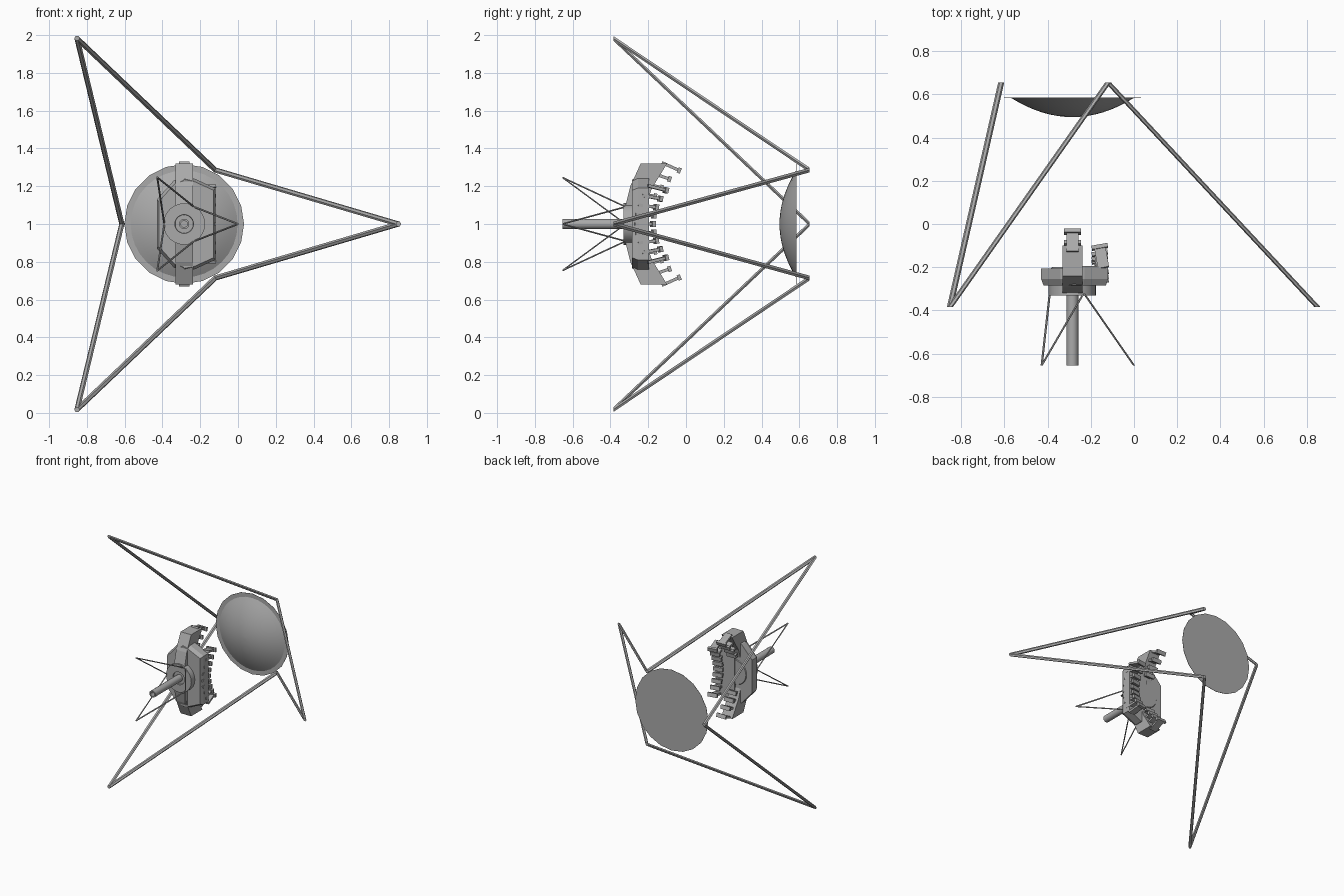
import bpy, bmesh, math
from mathutils import Vector

if "Cube" in bpy.data.objects:
    bpy.data.objects.remove(bpy.data.objects["Cube"])

AXIS = Vector((-0.285, 0, 1.0))   # the line along y that everything is centred on
grey = bpy.data.materials.new("satin grey")
grey.use_nodes = True
COLOUR = (0.4, 0.4, 0.4, 1)
grey.diffuse_color = COLOUR
grey.node_tree.nodes["Principled BSDF"].inputs["Base Color"].default_value = COLOUR


def finish(bm, name, smooth=False):
    bmesh.ops.recalc_face_normals(bm, faces=bm.faces)
    mesh = bpy.data.meshes.new(name)
    bm.to_mesh(mesh)
    bm.free()
    mesh.materials.append(grey)
    obj = bpy.data.objects.new(name, mesh)
    bpy.context.collection.objects.link(obj)
    if smooth:
        bpy.ops.object.select_all(action='DESELECT')
        obj.select_set(True)
        bpy.context.view_layer.objects.active = obj
        bpy.ops.object.shade_smooth_by_angle(angle=math.radians(35))
    return obj


def around(radius, degrees, y):
    a = math.radians(degrees)
    return AXIS + Vector((radius * math.cos(a), y, radius * math.sin(a)))


def loft(bm, loops):
    """Skin matching vertex loops and cap both ends."""
    rings = [[bm.verts.new(p) for p in loop] for loop in loops]
    n = len(rings[0])
    for a, b in zip(rings, rings[1:]):
        for i in range(n):
            bm.faces.new((a[i], a[(i + 1) % n], b[(i + 1) % n], b[i]))
    bm.faces.new(rings[0])
    bm.faces.new(rings[-1])


def lathe(name, profile, sides):
    """Turn (radius, y) points about the axis."""
    bm = bmesh.new()
    loft(bm, [[around(r, 360 * i / sides, y) for i in range(sides)] for r, y in profile])
    return finish(bm, name, smooth=True)


def strut(bm, a, b, radius):
    """Thin bar with its ends cut flat across the axis."""
    ring = [Vector((math.cos(t * math.pi / 3), 0, math.sin(t * math.pi / 3))) * radius
            for t in range(6)]
    loft(bm, [[p + r for r in ring] for p in (a, b)])


def tripod(name, tip_r, tip_y, foot_r, foot_y, radius):
    bm = bmesh.new()
    for angle in (0, 120, 240):
        for side in (-60, 60):
            strut(bm, around(tip_r, angle, tip_y), around(foot_r, angle + side, foot_y), radius)
    return finish(bm, name)


# Support frames
tripod("large_frame", 1.135, -0.385, 0.33, 0.655, 0.014)
tripod("small_frame", 0.285, -0.655, 0.105, -0.32, 0.005)

# Shallow dish with a thin wider backing plate
bowl = [(0.283 * t / 8, 0.495 + 0.088 * (t / 8) ** 2) for t in range(1, 9)]
lathe("dish", [(0.002, 0.495)] + bowl, 32)
lathe("dish_backing", [(0.317, 0.583), (0.317, 0.585)], 20)

# Hub with hollow feed tube
lathe("hub", [(0.095, -0.2), (0.11, -0.22), (0.11, -0.33), (0.05, -0.33), (0.045, -0.3)], 24)
lathe("feed_tube", [(0.027, -0.28), (0.027, -0.655), (0.017, -0.655), (0.017, -0.6)], 16)

# Curved vertical arm
half = [(-0.10, 0.32), (-0.24, 0.32), (-0.295, 0.2), (-0.32, 0.1)]
inner = [(-0.22, 0.08), (-0.18, 0.19)]
section = (half + [(y, -z) for y, z in reversed(half)]
           + [(y, -z) for y, z in reversed(inner)] + inner)
bm = bmesh.new()
loft(bm, [[AXIS + Vector((x, y, z)) for y, z in section] for x in (-0.046, 0.046)])
finish(bm, "curved_arm")


def lobe(name, outline, front, back, shrink):
    """Side body with a bevelled front."""
    pts = outline + [(x, -z) for x, z in reversed(outline)]
    bm = bmesh.new()
    loft(bm, [[AXIS + Vector((x * s, y, z * s)) for x, z in pts]
              for y, s in ((back, 1), (front + 0.03, 1), (front, shrink))])
    finish(bm, name)


lobe("left_lobe", [(0, 0.25), (0.055, 0.24), (0.165, 0.19)], -0.285, -0.195, 0.94)
lobe("right_lobe", [(0, 0.25), (-0.055, 0.23), (-0.145, 0.13)], -0.285, -0.205, 0.92)

# Feed horns on a concave surface, all aimed at the dish
FOCUS = AXIS + Vector((0, 0.6, 0))


def horn(bm, x, z, width):
    tip = AXIS + Vector((x, -0.2 + 2.2 * (x * x + z * z), z))
    aim = (FOCUS - tip).normalized()
    side = aim.cross(Vector((0, 0, 1))).normalized()
    up = side.cross(aim)

    def box(start, end, w, h):
        loft(bm, [[tip + aim * d + side * i * w / 2 + up * j * h / 2
                   for i, j in ((-1, -1), (1, -1), (1, 1), (-1, 1))] for d in (start, end)])
    box(-0.11, -0.015, width * 0.7, 0.016)
    box(-0.018, 0, width, 0.03)


bm = bmesh.new()
for sign in (-1, 1):
    for i in range(4):
        horn(bm, 0, sign * (0.28 - 0.045 * i), 0.08)
for i in range(9):
    horn(bm, 0.125, -0.176 + 0.044 * i, 0.075)
finish(bm, "feed_horns")
